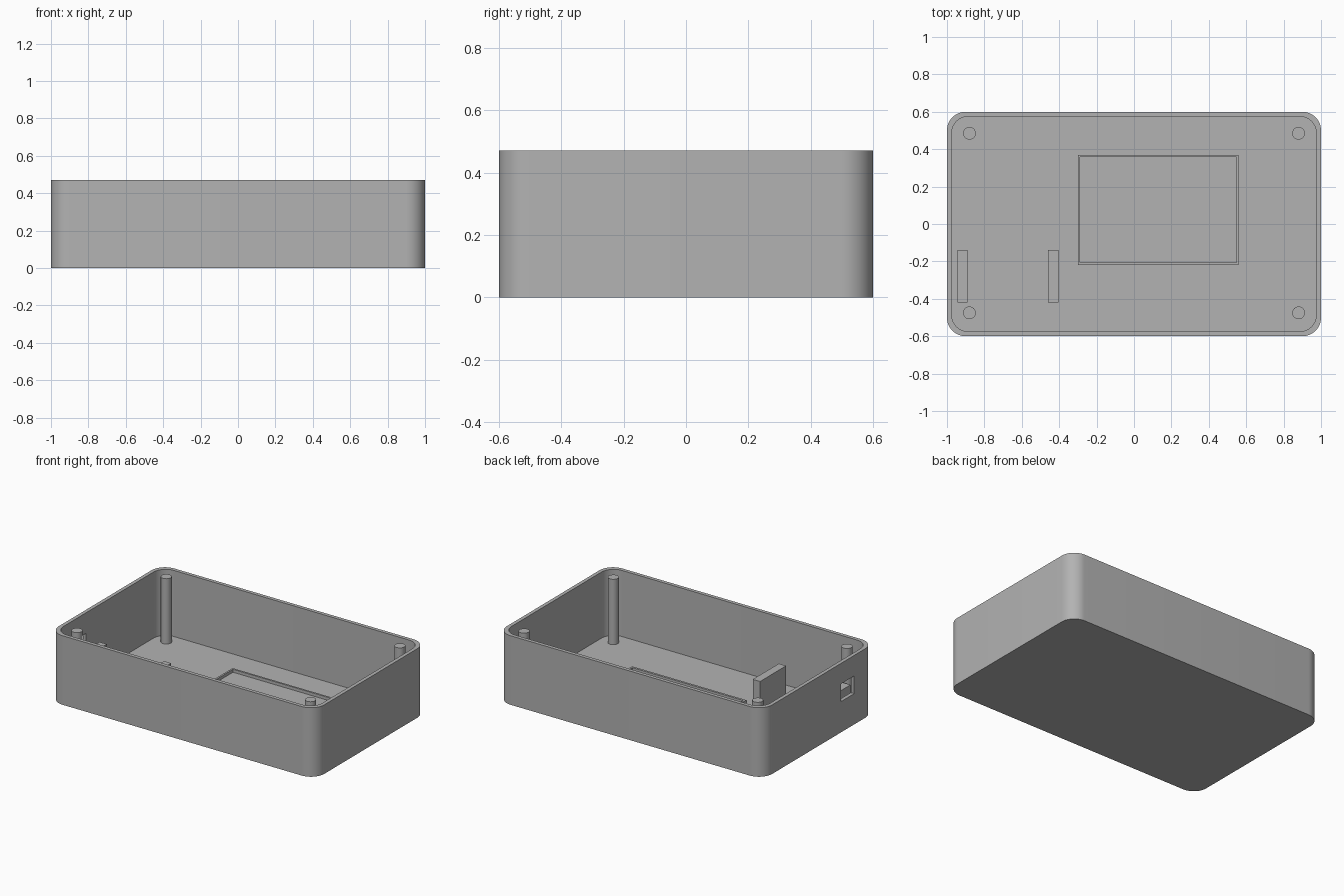
import bpy, bmesh, math

cube = bpy.data.objects.get("Cube")
if cube:
    bpy.data.objects.remove(cube, do_unlink=True)

HEIGHT, FLOOR, WALL = 0.47, 0.02, 0.025

grey = bpy.data.materials.new("plain_grey")
grey.use_nodes = True
grey.diffuse_color = (0.45, 0.45, 0.45, 1)
grey.node_tree.nodes["Principled BSDF"].inputs["Base Color"].default_value = (0.45, 0.45, 0.45, 1)


def finish(name, bm):
    bmesh.ops.recalc_face_normals(bm, faces=bm.faces)
    mesh = bpy.data.meshes.new(name)
    bm.to_mesh(mesh)
    bm.free()
    mesh.materials.append(grey)
    obj = bpy.data.objects.new(name, mesh)
    bpy.context.collection.objects.link(obj)
    return obj


def smooth(obj):
    bpy.ops.object.select_all(action='DESELECT')
    obj.select_set(True)
    bpy.context.view_layer.objects.active = obj
    bpy.ops.object.shade_smooth_by_angle(angle=math.radians(30))


def prism(name, outline, z0, z1):
    bm = bmesh.new()
    base = bm.faces.new([bm.verts.new((x, y, z0)) for x, y in outline])
    top = bmesh.ops.extrude_face_region(bm, geom=[base], use_keep_orig=True)
    verts = [v for v in top["geom"] if isinstance(v, bmesh.types.BMVert)]
    bmesh.ops.translate(bm, verts=verts, vec=(0, 0, z1 - z0))
    return finish(name, bm)


def box(name, x0, x1, y0, y1, z0, z1):
    return prism(name, [(x0, y0), (x1, y0), (x1, y1), (x0, y1)], z0, z1)


def rounded(hx, hy, r, steps=12):
    points = []
    for quarter, (sx, sy) in enumerate([(1, 1), (-1, 1), (-1, -1), (1, -1)]):
        for i in range(steps + 1):
            a = (quarter + i / steps) * math.pi / 2
            points.append((sx * (hx - r) + r * math.cos(a), sy * (hy - r) + r * math.sin(a)))
    return points


def cut(target, cutter):
    cutter.hide_render = True
    mod = target.modifiers.new("cut", 'BOOLEAN')
    mod.operation, mod.object, mod.solver = 'DIFFERENCE', cutter, 'EXACT'
    bpy.ops.object.select_all(action='DESELECT')
    target.select_set(True)
    bpy.context.view_layer.objects.active = target
    bpy.ops.object.modifier_apply(modifier=mod.name)
    bpy.data.objects.remove(cutter, do_unlink=True)


# Open tray with rounded corners and a port in the side wall
tray = prism("tray", rounded(1, 0.6, 0.1), 0, HEIGHT)
cut(tray, prism("cavity_cutter", rounded(1 - WALL, 0.6 - WALL, 0.09), FLOOR, HEIGHT + 0.1))
cut(tray, box("port_cutter", -1.1, -0.96, -0.38, -0.24, 0.21, 0.33))
smooth(tray)

# Corner posts
for side, x in (("right", -0.88), ("left", 0.88)):
    for end, y in (("front", -0.475), ("back", 0.485)):
        circle = [(x + 0.034 * math.cos(i * math.tau / 32), y + 0.034 * math.sin(i * math.tau / 32))
                  for i in range(32)]
        smooth(prism(f"{end}_{side}_post", circle, FLOOR, HEIGHT - 0.005))

# Low frame around the window
frame = box("window_frame", -0.30, 0.56, -0.22, 0.37, FLOOR, 0.04)
cut(frame, box("window_cutter", -0.288, 0.547, -0.205, 0.357, 0, 0.1))

# Two upright supports beside the port
for name, x in (("outer_support", -0.945), ("inner_support", -0.46)):
    box(name, x, x + 0.055, -0.42, -0.14, FLOOR, 0.24)
